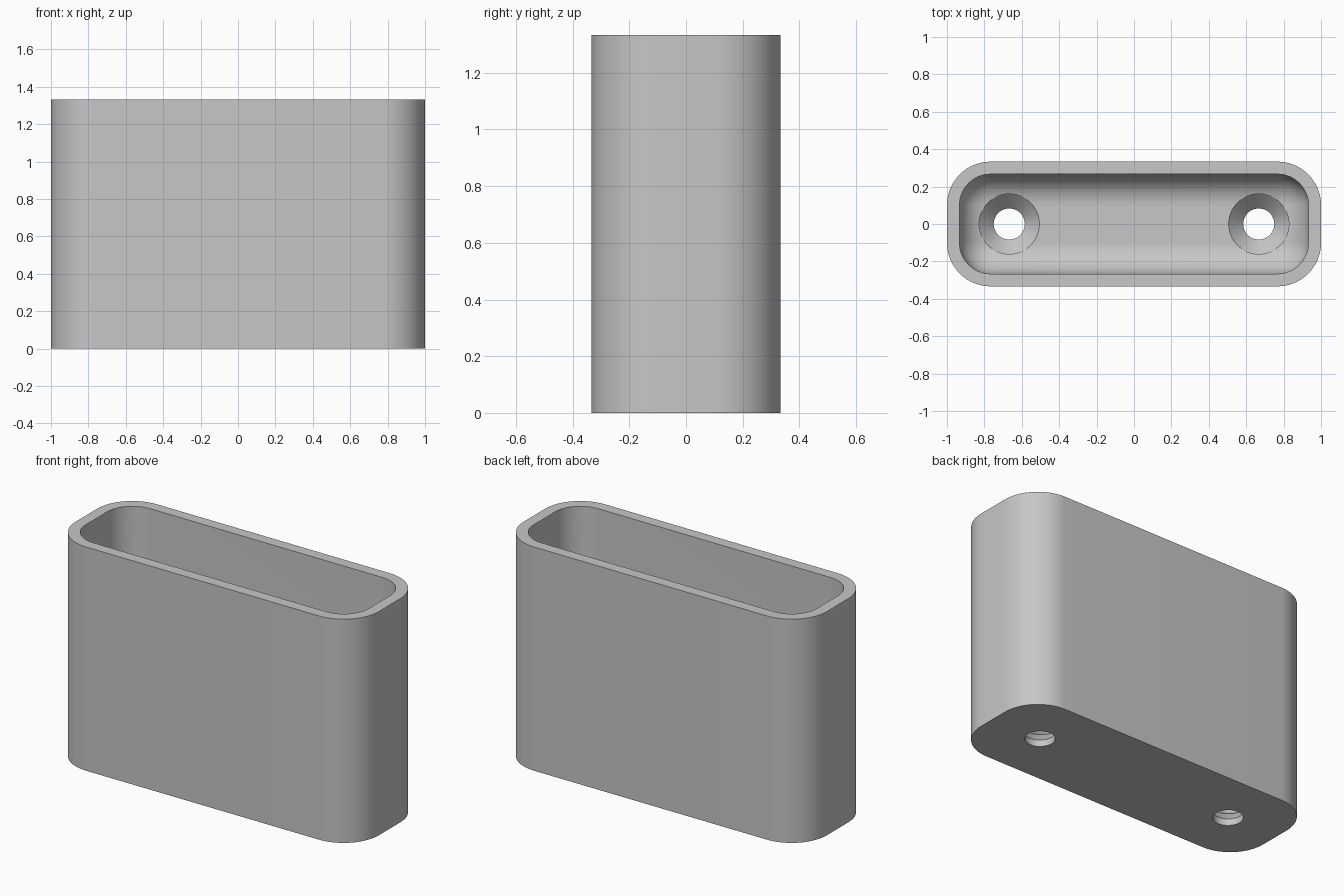
import bpy, bmesh
from math import sin, cos, pi, radians

cube = bpy.data.objects.get("Cube")
if cube:
    bpy.data.objects.remove(cube, do_unlink=True)

# Dimensions
HALF_X, HALF_Y, HEIGHT = 1.0, 1 / 3, 4 / 3
WALL, FLOOR = 0.067, 0.12
CORNER = 0.233
INNER = CORNER - WALL
HOLE_X, HOLE_R, SINK_R, SINK_Z = 0.667, 0.083, 0.161, 0.04
STEPS = 16

grey = bpy.data.materials.new("plain grey")
grey.use_nodes = True
grey.diffuse_color = (0.57, 0.57, 0.57, 1)
grey.node_tree.nodes["Principled BSDF"].inputs["Base Color"].default_value = grey.diffuse_color


def rounded_ring(bm, inset, z):
    """Rounded rectangle of vertices, inset from the outer wall."""
    r = max(CORNER - inset, 0.0005)
    ring = []
    for q, (sx, sy) in enumerate([(1, 1), (-1, 1), (-1, -1), (1, -1)]):
        for i in range(STEPS + 1):
            a = (q + i / STEPS) * pi / 2
            ring.append(bm.verts.new((sx * (HALF_X - CORNER) + r * cos(a),
                                      sy * (HALF_Y - CORNER) + r * sin(a), z)))
    return ring


def round_ring(bm, r, z):
    n = 64
    return [bm.verts.new((r * cos(2 * pi * i / n), r * sin(2 * pi * i / n), z)) for i in range(n)]


def skin(bm, rings):
    """Join successive rings into a closed solid."""
    for lo, hi in zip(rings, rings[1:]):
        for i in range(len(lo)):
            j = (i + 1) % len(lo)
            bm.faces.new((lo[i], lo[j], hi[j], hi[i]))
    bm.faces.new(rings[0][::-1])
    bm.faces.new(rings[-1])


def finish(bm, name):
    bmesh.ops.recalc_face_normals(bm, faces=bm.faces)
    mesh = bpy.data.meshes.new(name)
    bm.to_mesh(mesh)
    bm.free()
    obj = bpy.data.objects.new(name, mesh)
    bpy.context.collection.objects.link(obj)
    mesh.materials.append(grey)
    return obj


# Open container: outer wall, rim, inner wall and filleted floor
bm = bmesh.new()
rings = [rounded_ring(bm, 0, 0), rounded_ring(bm, 0, HEIGHT), rounded_ring(bm, WALL, HEIGHT)]
for i in range(STEPS + 1):
    a = i / STEPS * pi / 2
    rings.append(rounded_ring(bm, WALL + INNER * (1 - cos(a)), FLOOR + INNER * (1 - sin(a))))
skin(bm, rings)
bmesh.ops.remove_doubles(bm, verts=bm.verts, dist=0.0008)
body = finish(bm, "container")

# Countersunk screw holes through the floor
for side in (-1, 1):
    bm = bmesh.new()
    skin(bm, [round_ring(bm, r, z) for r, z in
              ((HOLE_R, -0.1), (HOLE_R, SINK_Z), (SINK_R, FLOOR - 0.001), (SINK_R, FLOOR + 0.2))])
    cutter = finish(bm, "screw_hole_cutter")
    cutter.location.x = side * HOLE_X
    cutter.hide_render = True
    mod = body.modifiers.new("screw_hole", "BOOLEAN")
    mod.operation, mod.solver, mod.object = "DIFFERENCE", "EXACT", cutter
    bpy.context.view_layer.objects.active = body
    bpy.ops.object.modifier_apply(modifier=mod.name)
    bpy.data.objects.remove(cutter, do_unlink=True)

bpy.ops.object.select_all(action="DESELECT")
body.select_set(True)
bpy.context.view_layer.objects.active = body
bpy.ops.object.shade_smooth_by_angle(angle=radians(30))
